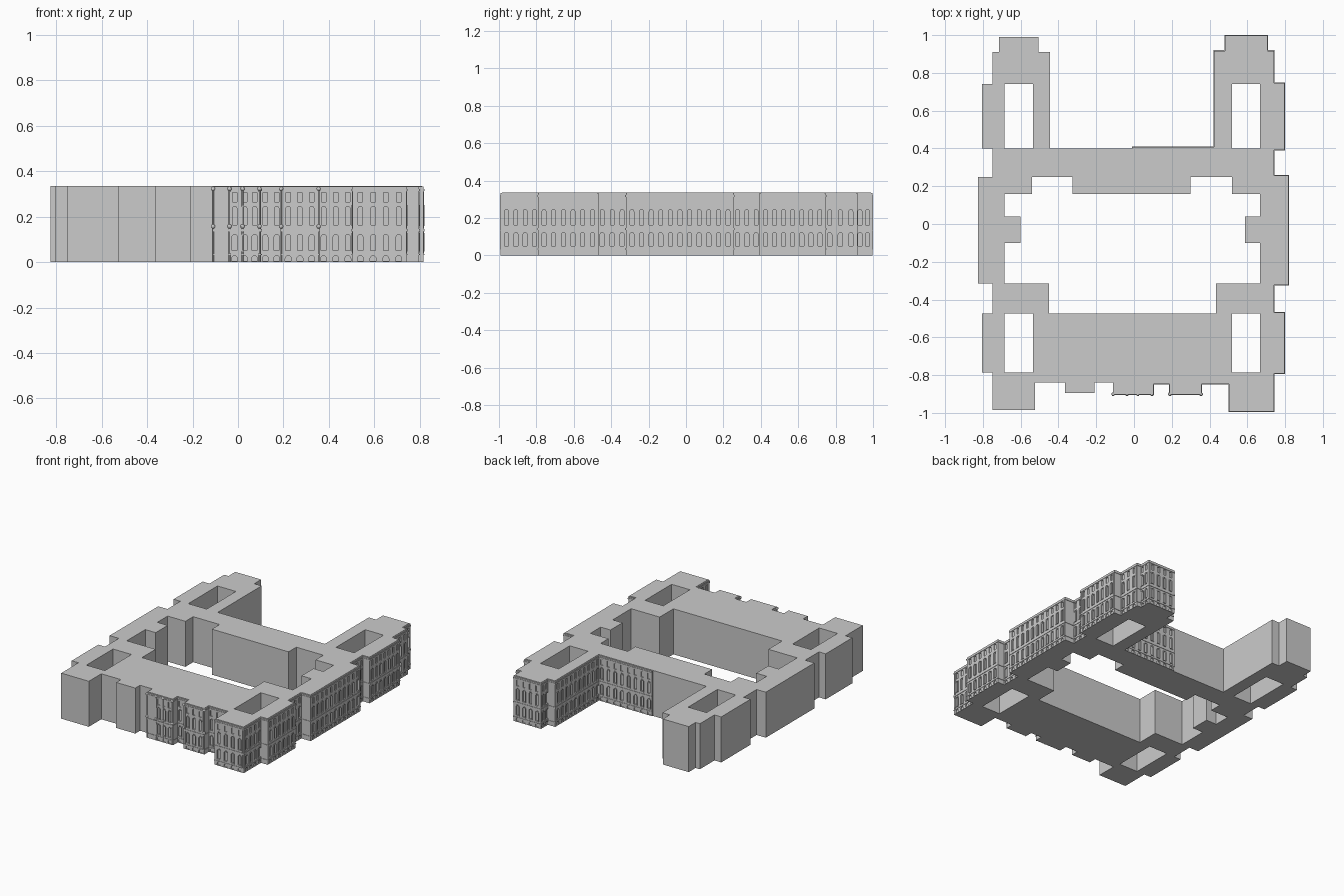
import bpy, bmesh, math
from mathutils import Matrix, Vector

if "Cube" in bpy.data.objects:
    bpy.data.objects.remove(bpy.data.objects["Cube"])

stone = bpy.data.materials.new("plain_grey_stone")
stone.diffuse_color = (0.6, 0.6, 0.6, 1)
stone.use_nodes = True
stone.node_tree.nodes["Principled BSDF"].inputs["Base Color"].default_value = stone.diffuse_color
H = 0.335


def finish(name, bm):
    me = bpy.data.meshes.new(name)
    bm.to_mesh(me)
    bm.free()
    me.materials.append(stone)
    ob = bpy.data.objects.new(name, me)
    bpy.context.collection.objects.link(ob)
    return ob


def extruded(name, loops, thick, matrix):
    """Filled outline with holes, extruded from 0 to thick along local z."""
    cu = bpy.data.curves.new(name, 'CURVE')
    cu.dimensions = '2D'
    cu.fill_mode = 'BOTH'
    cu.extrude = thick / 2
    for pts in loops:
        sp = cu.splines.new('POLY')
        sp.points.add(len(pts) - 1)
        for p, (x, y) in zip(sp.points, pts):
            p.co = (x, y, 0, 1)
        sp.use_cyclic_u = True
        sp.use_smooth = False
    tmp = bpy.data.objects.new("temp", cu)
    bpy.context.collection.objects.link(tmp)
    dg = bpy.context.evaluated_depsgraph_get()
    me = bpy.data.meshes.new_from_object(tmp.evaluated_get(dg))
    bm = bmesh.new()
    bm.from_mesh(me)
    bpy.data.objects.remove(tmp)
    bpy.data.curves.remove(cu)
    bpy.data.meshes.remove(me)
    bmesh.ops.remove_doubles(bm, verts=bm.verts, dist=1e-5)
    bmesh.ops.transform(bm, verts=bm.verts,
                        matrix=matrix @ Matrix.Translation((0, 0, thick / 2)))
    bmesh.ops.recalc_face_normals(bm, faces=bm.faces)
    for f in bm.faces:
        f.smooth = False
    return finish(name, bm)


def rect(x0, x1, y0, y1):
    return [(x0, y0), (x1, y0), (x1, y1), (x0, y1)]


def arch(c, w, z0, z1, n=6):
    r = w / 2
    top = [(c + r * math.cos(math.pi * i / n), z1 - r + r * math.sin(math.pi * i / n))
           for i in range(n + 1)]
    return [(c - r, z0), (c + r, z0)] + top


# Main block: half outline, mirrored about its own axis
AX = -0.0075
half = [(0.095, -0.895), (0.095, -0.84), (0.195, -0.84), (0.195, -0.895),
        (0.35, -0.895), (0.35, -0.84), (0.51, -0.84), (0.51, -0.985),
        (0.735, -0.985), (0.735, -0.785), (0.79, -0.785), (0.79, -0.475),
        (0.735, -0.475), (0.735, -0.315), (0.81, -0.315), (0.81, 0.25),
        (0.735, 0.25), (0.735, 0.40), (0.79, 0.40), (0.79, 0.74),
        (0.735, 0.74), (0.735, 0.91), (0.70, 0.91), (0.70, 0.99),
        (0.49, 0.99), (0.49, 0.91), (0.43, 0.91), (0.43, 0.40)]
outline = half + [(2 * AX - x, y) for x, y in reversed(half)]
court = [(-0.45, -0.475), (0.435, -0.475), (0.435, -0.315), (0.667, -0.315),
         (0.667, -0.10), (0.587, -0.10), (0.587, 0.04), (0.667, 0.04),
         (0.667, 0.16), (0.52, 0.16), (0.52, 0.25), (0.30, 0.25), (0.30, 0.16),
         (-0.325, 0.16), (-0.325, 0.25), (-0.54, 0.25), (-0.54, 0.16),
         (-0.685, 0.16), (-0.685, 0.04), (-0.60, 0.04), (-0.60, -0.10),
         (-0.685, -0.10), (-0.685, -0.315), (-0.45, -0.315)]
wells = [rect(x0, x1, y0, y1) for x0, x1 in ((-0.685, -0.535), (0.518, 0.667))
         for y0, y1 in ((-0.785, -0.475), (0.40, 0.74))]
extruded("building_block", [outline, court] + wells, H, Matrix.Identity(4))

# Decorated wall cladding along the right half only
PLATE, TRIM = 0.007, 0.010
path = [Vector(p) for p in
        [(-0.11, -0.895), (-0.037, -0.895)] + half + [(-0.01, 0.40)]]
for i in range(len(path) - 1):
    a, b = path[i], path[i + 1]
    L = (b - a).length
    d = (b - a) / L
    m = Matrix(((d.x, 0, d.y, a.x), (d.y, 0, -d.x, a.y), (0, 1, 0, 0), (0, 0, 0, 1)))
    end = L
    if i + 2 < len(path) and d.cross(path[i + 2] - b) > 1e-6:
        end = L + PLATE     # wrap round outer corners
    bays = round(L / 0.052) if L > 0.075 else 0
    holes, frames = [], []
    for k in range(bays):
        c = L * (k + 0.5) / bays
        holes += [arch(c, 0.026, 0.004, 0.028), arch(c, 0.022, 0.05, 0.122),
                  arch(c, 0.020, 0.162, 0.245), rect(c - 0.01, c + 0.01, 0.265, 0.307)]
        # raised surrounds
        frames += [arch(c, 0.031, 0.046, 0.128), arch(c, 0.022, 0.05, 0.122),
                   arch(c, 0.029, 0.158, 0.251), arch(c, 0.020, 0.162, 0.245)]
    extruded("wall_cladding", [rect(0, end, 0, 0.332)] + holes, PLATE, m)
    if frames:
        extruded("window_surrounds", frames, TRIM, m)
    # horizontal mouldings
    ext = end + (TRIM - PLATE if end > L else 0)
    bands = [rect(0, ext, z0, z1) for z0, z1 in
             ((0.031, 0.036), (0.135, 0.146), (0.312, 0.322))]
    extruded("mouldings", bands, TRIM, m)
    # pilasters at the ends of windowed walls
    if bays > 2:
        pil = [rect(u, u + 0.006, z0, z1) for u in (0.001, L - 0.007)
               for z0, z1 in ((0.037, 0.134), (0.147, 0.311))]
        extruded("pilasters", pil, TRIM - 0.001, m)

# Slim front columns with ball capitals on both storeys
bm = bmesh.new()
for x in (-0.11, -0.037, 0.02, 0.095, 0.19, 0.355):
    y = -0.901
    bmesh.ops.create_cone(bm, cap_ends=True, segments=10, radius1=0.004, radius2=0.004,
                          depth=0.325, matrix=Matrix.Translation((x, y, 0.1625)))
    for z in (0.157, 0.322):
        bmesh.ops.create_uvsphere(bm, u_segments=10, v_segments=6, radius=0.010,
                                  matrix=Matrix.Translation((x, y, z)))
finish("front_columns", bm)
